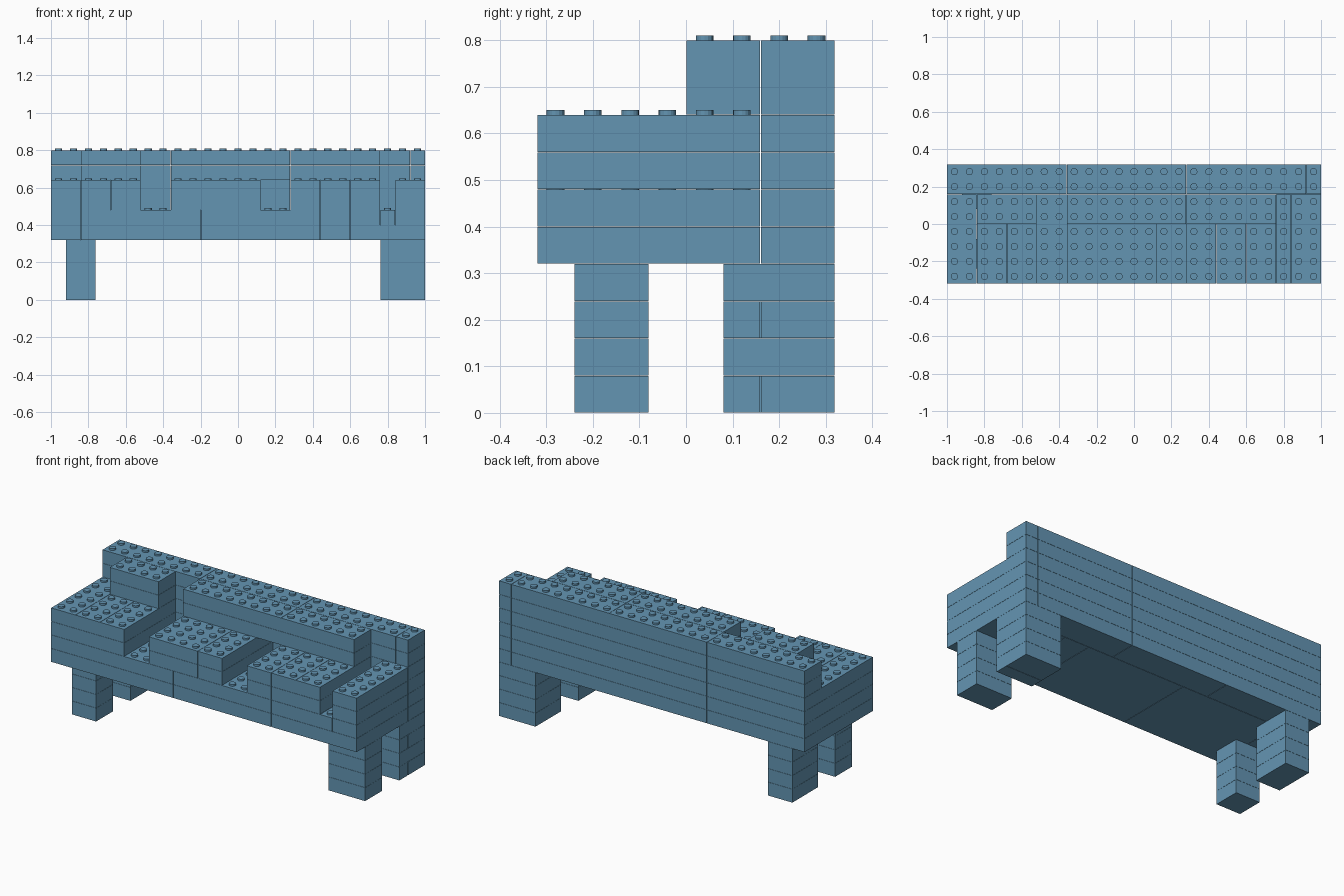
import bpy, bmesh
from mathutils import Matrix

if "Cube" in bpy.data.objects:
    bpy.data.objects.remove(bpy.data.objects["Cube"])

U = 0.08          # one grid cell, also the brick height
GAP = 0.001       # seam between bricks
STUD_R, STUD_H = 0.019, 0.011

blue = bpy.data.materials.new("steel blue")
blue.diffuse_color = (0.127, 0.300, 0.450, 1)
blue.use_nodes = True
blue.node_tree.nodes["Principled BSDF"].inputs["Base Color"].default_value = blue.diffuse_color

# Part: (name, layers, x cuts, y cuts); every number counts grid cells
legs = [
    ("front_left_leg", range(0, 4), (1, 3), (1, 3)),
    ("front_right_leg", range(0, 4), (22, 25), (1, 3)),
    ("back_left_leg", range(0, 4), (1, 3), (5, 8)),
    ("back_right_leg", (1, 3), (22, 25), (5, 8)),
    ("back_right_leg_split", (0, 2), (22, 25), (5, 6, 8)),
]
body = [
    ("seat_base_lower", (4,), (0, 2, 10, 18, 20, 25), (0, 6)),
    ("seat_base_upper", (5,), (0, 2, 10, 18, 20, 22, 23, 25), (0, 6)),
    ("left_arm", (6, 7), (0, 2), (0, 6)),
    ("left_cushion", (6, 7), (2, 4, 6), (0, 6)),
    ("middle_cushion", (6, 7), (8, 12, 14), (0, 6)),
    ("right_cushion", (6, 7), (16, 18, 20, 22), (0, 6)),
    ("right_arm", (6, 7), (23, 25), (0, 6)),
    ("left_back_cushion", (8, 9), (2, 6), (4, 6)),
    ("wide_back_cushion", (8, 9), (8, 16, 22), (4, 6)),
    ("backrest", range(4, 10), (0, 8, 16, 24, 25), (6, 8)),
]
parts = legs + body

# Cells already filled, so studs go only on open tops
filled = {(x, y, z) for _, layers, xs, ys in parts for z in layers
          for x in range(xs[0], xs[-1]) for y in range(ys[0], ys[-1])}


def add_brick(bm, x0, x1, y0, y1, z):
    size = ((x1 - x0) * U - 2 * GAP, (y1 - y0) * U - 2 * GAP, U - GAP)
    centre = ((x0 + x1 - 25) * U / 2, (y0 + y1 - 8) * U / 2, (z + 0.5) * U)
    bmesh.ops.create_cube(bm, size=1, matrix=Matrix.Translation(centre)
                          @ Matrix.Diagonal((*size, 1)))


def add_stud(bm, x, y, z):
    centre = ((x - 12) * U, (y - 3.5) * U, (z + 1) * U + STUD_H / 2 - GAP)
    bmesh.ops.create_cone(bm, cap_ends=True, segments=16, radius1=STUD_R,
                          radius2=STUD_R, depth=STUD_H,
                          matrix=Matrix.Translation(centre))


for name, layers, xs, ys in parts:
    bm = bmesh.new()
    for z in layers:
        for x0, x1 in zip(xs, xs[1:]):
            for y0, y1 in zip(ys, ys[1:]):
                add_brick(bm, x0, x1, y0, y1, z)
        for x in range(xs[0], xs[-1]):
            for y in range(ys[0], ys[-1]):
                if (x, y, z + 1) not in filled:
                    add_stud(bm, x, y, z)
    mesh = bpy.data.meshes.new(name)
    bm.to_mesh(mesh)
    bm.free()
    mesh.materials.append(blue)
    bpy.context.collection.objects.link(bpy.data.objects.new(name, mesh))
